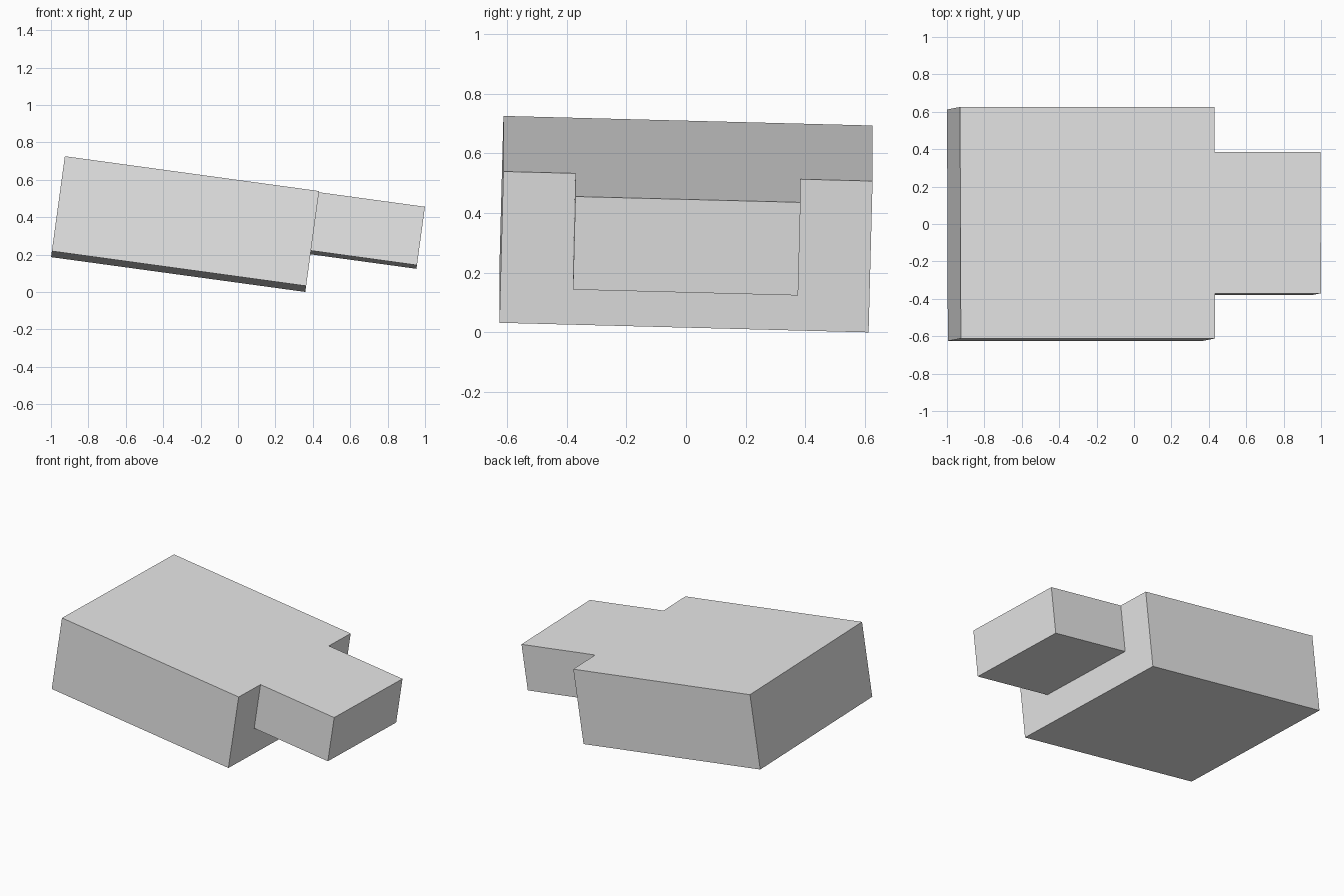
import bpy
from math import radians
from mathutils import Euler, Matrix, Vector

cube = bpy.data.objects.get("Cube")
if cube:
    bpy.data.objects.remove(cube, do_unlink=True)

grey = bpy.data.materials.new("light_grey")
grey.use_nodes = True
grey.diffuse_color = (0.8, 0.8, 0.8, 1)
grey.node_tree.nodes["Principled BSDF"].inputs["Base Color"].default_value = (0.8, 0.8, 0.8, 1)

# Shared tilt of the whole model
TILT = Matrix.Translation((-0.283, 0, 0.363)) @ Euler((radians(-1.5), radians(7.8), 0)).to_matrix().to_4x4()


def block(name, size, centre):
    """Flat-sided box, sized and placed in the tilted frame."""
    bpy.ops.mesh.primitive_cube_add(size=1)
    ob = bpy.context.object
    ob.name = name
    ob.data.transform(Matrix.Diagonal(Vector(size).to_4d()))
    ob.matrix_world = TILT @ Matrix.Translation(centre)
    ob.data.materials.append(grey)
    return ob


LENGTH, WIDTH, HEIGHT = 1.372, 1.238, 0.512
END_LENGTH, END_WIDTH, END_HEIGHT = 0.572, 0.755, 0.315

# Large body
block("main_body", (LENGTH, WIDTH, HEIGHT), (0, 0, 0))

# Narrower block on the end, flush with the top of the body
block("end_block", (END_LENGTH, END_WIDTH, END_HEIGHT),
      ((LENGTH + END_LENGTH) / 2, 0, (HEIGHT - END_HEIGHT) / 2))
